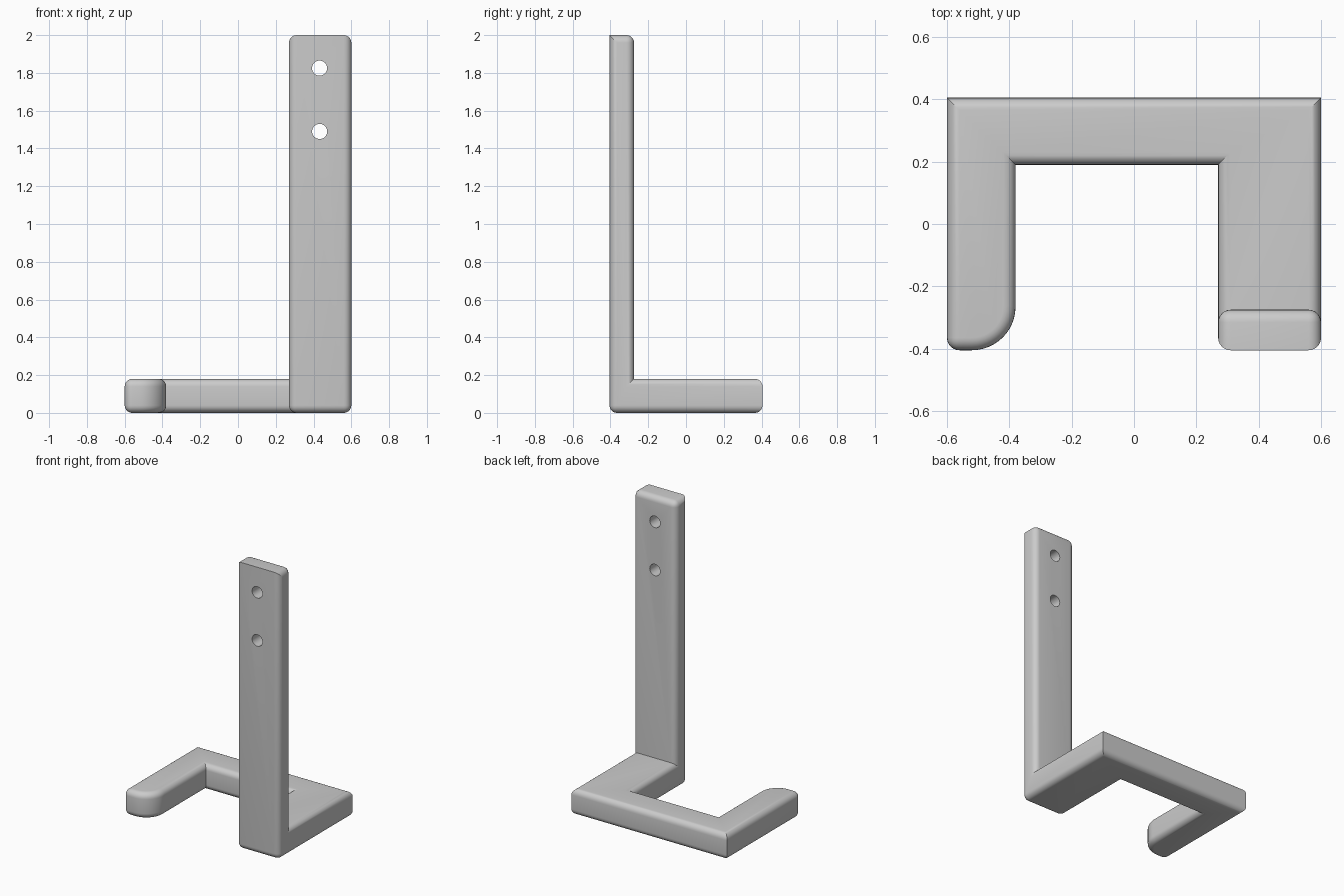
import bpy, bmesh, math
from mathutils import Matrix

if "Cube" in bpy.data.objects:
    bpy.data.objects.remove(bpy.data.objects["Cube"], do_unlink=True)

# Overall sizes
X, Y, BASE, TOP = 0.6, 0.405, 0.18, 2.0
ARM_R, ARM_L, BAR = 0.27, -0.38, 0.19   # inner edges of the arms and back bar
UP_Y = -0.275                           # rear face of the upright
TIP_R, ROUND = 0.14, 0.04

grey = bpy.data.materials.new("grey")
grey.use_nodes = True
COLOUR = (0.6, 0.6, 0.6, 1)
grey.diffuse_color = COLOUR
grey.node_tree.nodes["Principled BSDF"].inputs["Base Color"].default_value = COLOUR

# U-shaped base outline with a rounded tip on the short arm
tip = [(ARM_L - TIP_R + TIP_R * math.sin(a), -Y + TIP_R - TIP_R * math.cos(a))
       for a in (math.radians(7.5 * i) for i in range(13))]
outline = [(-X, -Y)] + tip + [(ARM_L, BAR), (ARM_R, BAR), (ARM_R, UP_Y),
                              (X, UP_Y), (X, Y), (-X, Y)]
bm = bmesh.new()
verts = {p: bm.verts.new((*p, 0)) for p in outline}
foot = [verts[(ARM_R, UP_Y)], bm.verts.new((ARM_R, -Y, 0)),
        bm.verts.new((X, -Y, 0)), verts[(X, UP_Y)]]
bm.faces.new([verts[p] for p in outline])
bm.faces.new(foot)


def raise_faces(faces, height):
    new = bmesh.ops.extrude_face_region(bm, geom=faces, use_keep_orig=False)["geom"]
    bmesh.ops.translate(bm, vec=(0, 0, height),
                        verts=[g for g in new if isinstance(g, bmesh.types.BMVert)])
    bmesh.ops.delete(bm, geom=[f for f in faces if f.is_valid and len(faces) == 1],
                     context="FACES")


# Raise the base, then the upright from its front end
lower = list(bm.faces)
raise_faces(lower, BASE)
if not any(f.is_valid and f.calc_center_median().z < 0.01 for f in bm.faces):
    bmesh.ops.holes_fill(bm, edges=[e for e in bm.edges if e.is_boundary])
bm.normal_update()
pad = [f for f in bm.faces if f.calc_center_median().z > BASE - 0.01
       and f.calc_center_median().y < UP_Y and f.calc_center_median().x > ARM_R]
raise_faces(pad, TOP - BASE)
bmesh.ops.recalc_face_normals(bm, faces=bm.faces)
bmesh.ops.dissolve_limit(bm, angle_limit=0.02, verts=bm.verts, edges=bm.edges)


# Round outer edges, leaving mitred rear corners and the top front edge sharp
def is_rounded(e):
    if len(e.link_faces) != 2 or e.calc_face_angle_signed() < 0.5:
        return False
    mid = (e.verts[0].co + e.verts[1].co) / 2
    rear_corner = mid.y > Y - 0.01 and abs(mid.x) > X - 0.01
    top_front = mid.z > TOP - 0.01 and mid.y < -Y + 0.01
    return not (rear_corner or top_front)


bmesh.ops.bevel(bm, geom=[e for e in bm.edges if is_rounded(e)], offset=ROUND,
                offset_type="OFFSET", segments=6, profile=0.5, affect="EDGES",
                clamp_overlap=True)
mesh = bpy.data.meshes.new("bracket")
bm.to_mesh(mesh)
bm.free()
bracket = bpy.data.objects.new("bracket", mesh)
bpy.context.collection.objects.link(bracket)
mesh.materials.append(grey)

# Two screw holes through the upright
cut = bmesh.new()
for z in (1.825, 1.49):
    bmesh.ops.create_cone(cut, cap_ends=True, segments=32, radius1=0.04, radius2=0.04,
                          depth=0.6, matrix=Matrix.Translation((0.432, -0.34, z))
                          @ Matrix.Rotation(math.pi / 2, 4, "X"))
cut_mesh = bpy.data.meshes.new("hole_cutter")
cut.to_mesh(cut_mesh)
cut.free()
cut_mesh.materials.append(grey)
cutter = bpy.data.objects.new("hole_cutter", cut_mesh)
bpy.context.collection.objects.link(cutter)
cutter.hide_render = True
mod = bracket.modifiers.new("holes", "BOOLEAN")
mod.operation, mod.solver, mod.object = "DIFFERENCE", "EXACT", cutter

bpy.ops.object.select_all(action="DESELECT")
bracket.select_set(True)
bpy.context.view_layer.objects.active = bracket
bpy.ops.object.modifier_apply(modifier="holes")
bpy.data.objects.remove(cutter, do_unlink=True)
bpy.ops.object.shade_smooth_by_angle(angle=math.radians(30))
